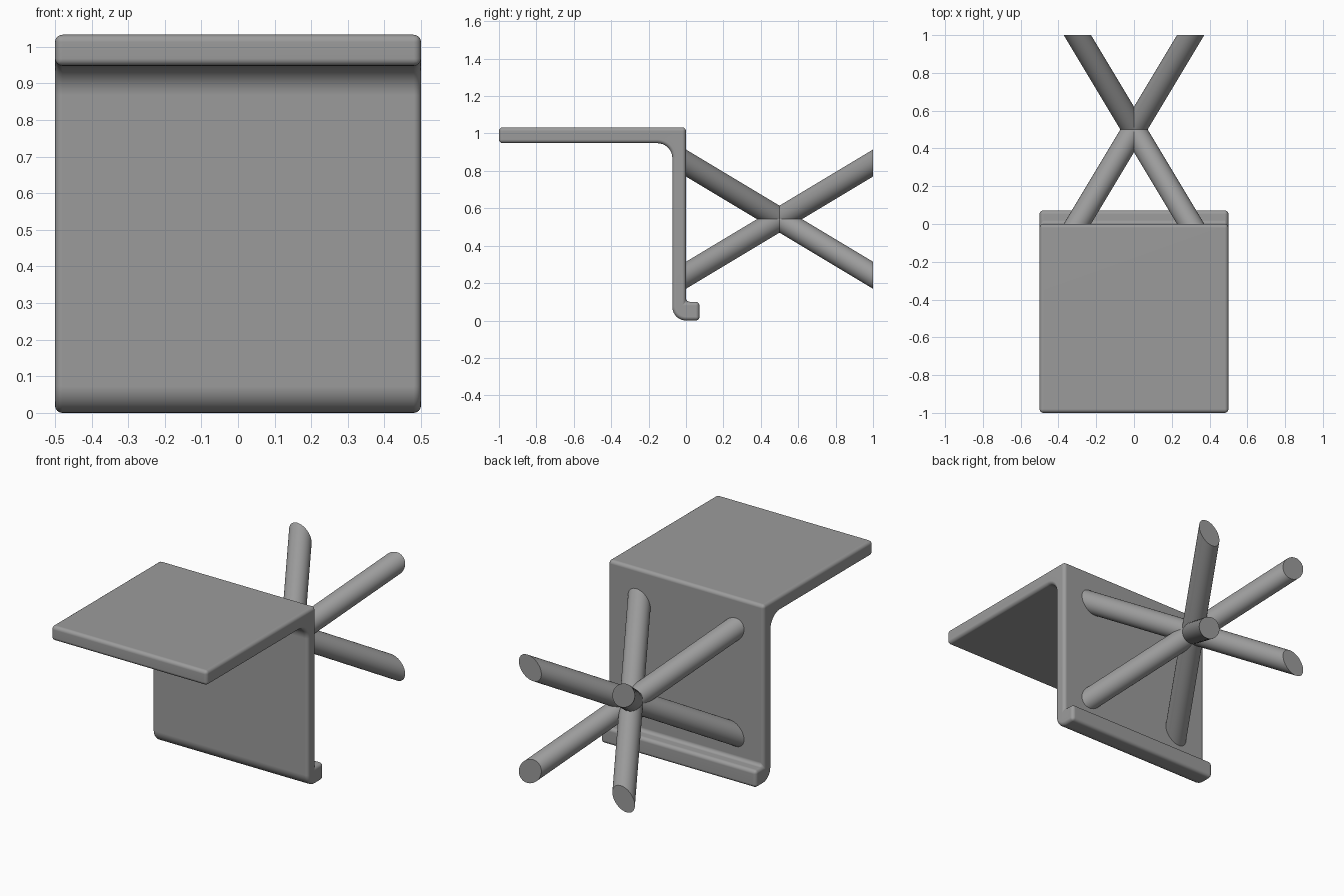
import bpy, bmesh, math
from mathutils import Vector

cube = bpy.data.objects.get("Cube")
if cube:
    bpy.data.objects.remove(cube, do_unlink=True)

grey = bpy.data.materials.new("plain grey")
grey.use_nodes = True
grey.diffuse_color = (0.33, 0.33, 0.33, 1)
grey.node_tree.nodes["Principled BSDF"].inputs["Base Color"].default_value = grey.diffuse_color


def finish(bm, name):
    """Turn a bmesh into a smooth-shaded object."""
    bmesh.ops.recalc_face_normals(bm, faces=bm.faces)
    mesh = bpy.data.meshes.new(name)
    bm.to_mesh(mesh)
    bm.free()
    mesh.materials.append(grey)
    obj = bpy.data.objects.new(name, mesh)
    bpy.context.collection.objects.link(obj)
    bpy.ops.object.select_all(action='DESELECT')
    obj.select_set(True)
    bpy.context.view_layer.objects.active = obj
    bpy.ops.object.shade_smooth_by_angle(angle=math.radians(40))
    return obj


def arc(cy, cz, r, start, end, steps=8):
    angles = [math.radians(start + (end - start) * i / steps) for i in range(steps + 1)]
    return [(cy + r * math.cos(a), cz + r * math.sin(a)) for a in angles]


# Folded sheet: top shelf, upright panel and small hooked lip
HALF_WIDTH = 0.5
profile = [(-1, 0.948), (-1, 1.033), (0, 1.033), (0, 0.1), (0.072, 0.1), (0.072, 0)]
profile += arc(0, 0.073, 0.073, 270, 180)
profile += arc(-0.153, 0.868, 0.08, 0, 90)

bm = bmesh.new()
side = bm.faces.new([bm.verts.new((-HALF_WIDTH, y, z)) for y, z in profile])
swept = bmesh.ops.extrude_face_region(bm, geom=[side], use_keep_orig=True)["geom"]
bmesh.ops.translate(bm, vec=(2 * HALF_WIDTH, 0, 0),
                    verts=[g for g in swept if isinstance(g, bmesh.types.BMVert)])
bmesh.ops.recalc_face_normals(bm, faces=bm.faces)
corners = [e for e in bm.edges if e.calc_face_angle(0) > math.radians(30)]
bmesh.ops.bevel(bm, geom=corners, offset=0.02, segments=4, profile=0.5,
                affect='EDGES', clamp_overlap=False)
sheet = finish(bm, "folded_sheet")
weighted = sheet.modifiers.new("flat_face_normals", 'WEIGHTED_NORMAL')
weighted.keep_sharp = True

# Four round struts crossing at one point, ends cut flat front and back
CENTRE = Vector((0, 0.5, 0.542))
for side_name, sx in (("left", 1), ("right", -1)):
    for level, sz in (("upper", 1), ("lower", -1)):
        axis = Vector((0.3 * sx, 0.5, 0.3 * sz))
        bm = bmesh.new()
        bmesh.ops.create_cone(bm, cap_ends=True, segments=48, radius1=0.062,
                              radius2=0.062, depth=1)
        turn = axis.to_track_quat('Z', 'Y')
        for v in bm.verts:
            target = 0.5 if v.co.z > 0 else -0.5
            v.co = turn @ v.co
            v.co += axis * ((target - v.co.y) / axis.y)
            v.co += CENTRE
        finish(bm, f"{level}_{side_name}_strut")
